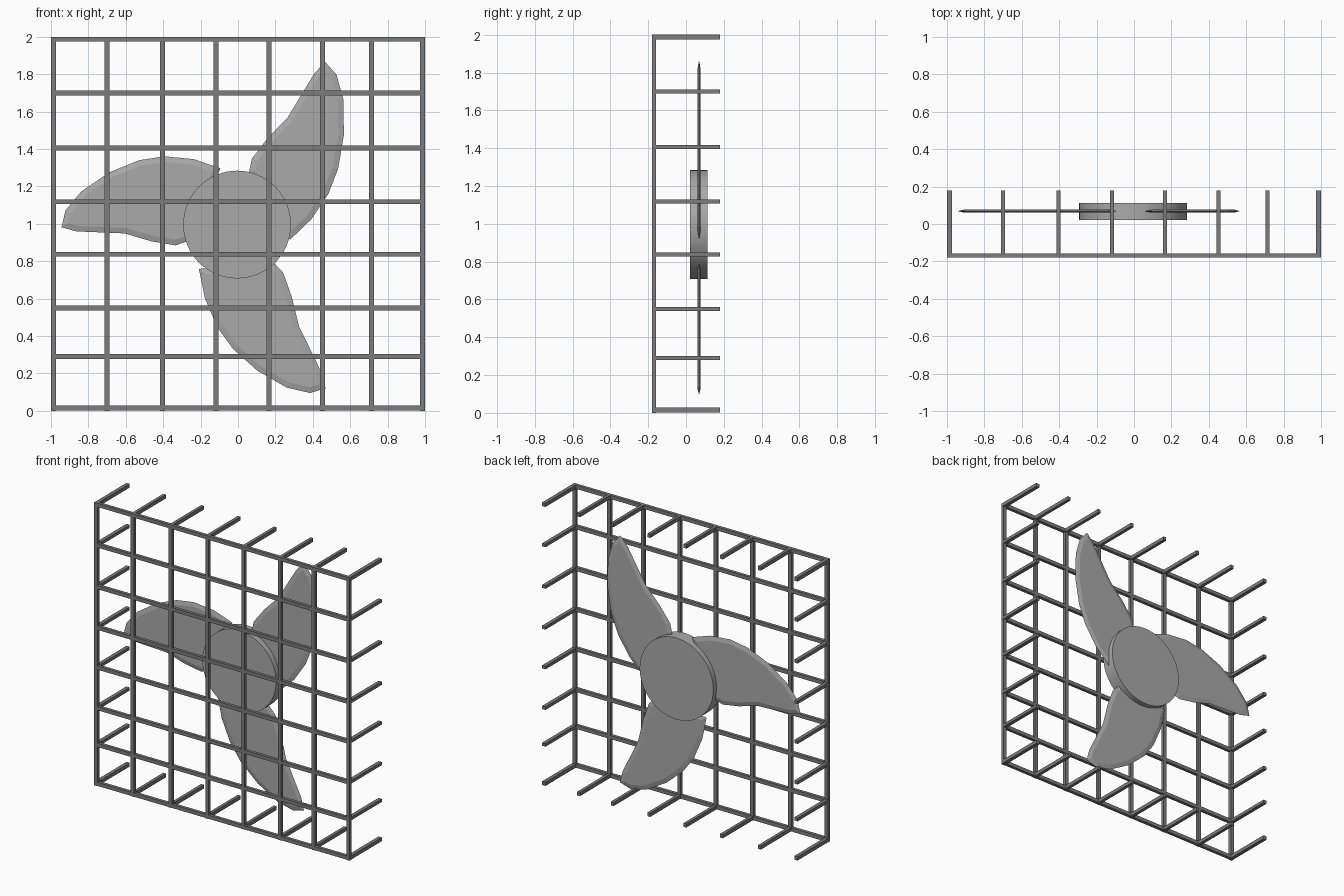
import bpy, bmesh
from math import cos, sin, radians

if "Cube" in bpy.data.objects:
    bpy.data.objects.remove(bpy.data.objects["Cube"])

XS = [-0.986, -0.70, -0.403, -0.117, 0.165, 0.451, 0.714, 0.986]
ZS = [0.015, 0.29, 0.55, 0.837, 1.118, 1.406, 1.70, 1.987]
T = 0.026              # bar thickness
Y0, Y1 = -0.18, 0.18   # cage depth


def material(name, v):
    m = bpy.data.materials.new(name)
    m.diffuse_color = (v, v, v, 1)
    m.use_nodes = True
    m.node_tree.nodes["Principled BSDF"].inputs["Base Color"].default_value = m.diffuse_color
    return m


BAR_MAT = material("dark_grey", 0.2)
FAN_MAT = material("mid_grey", 0.4)


def box(name, lo, hi):
    bpy.ops.mesh.primitive_cube_add(size=1, location=[(a + b) / 2 for a, b in zip(lo, hi)])
    ob = bpy.context.object
    ob.name = name
    ob.scale = [b - a for a, b in zip(lo, hi)]
    ob.data.materials.append(BAR_MAT)


# front grille bars
for x in XS:
    box("grille_vertical_bar", (x - T / 2, Y0, 0), (x + T / 2, Y0 + 0.022, 2))
for z in ZS:
    box("grille_horizontal_bar", (-1, Y0, z - T / 2), (1, Y0 + 0.022, z + T / 2))

# prongs running back from every bar end
for i, x in enumerate(XS):
    for j, z in enumerate(ZS):
        if i in (0, 7) or j in (0, 7):
            px = 0.013 if i in (0, 7) else 0.011
            pz = 0.013 if j in (0, 7) else 0.011
            box("grille_prong", (x - px, Y0 + 0.01, z - pz), (x + px, Y1, z + pz))

# hub disc
bpy.ops.mesh.primitive_cylinder_add(vertices=64, radius=0.288, depth=0.093,
                                    location=(-0.005, 0.067, 0.996),
                                    rotation=(radians(90), 0, 0))
hub = bpy.context.object
hub.name = "hub"
hub.data.materials.append(FAN_MAT)
bpy.ops.object.shade_smooth_by_angle()

# blades: one outline turned three times, bevelled to a thin edge
OUTLINE = [(-.086, .282), (-.23, .327), (-.385, .341), (-.519, .322), (-.679, .262),
           (-.829, .168), (-.914, .074), (-.936, -.01), (-.856, -.03), (-.599, -.04),
           (-.455, -.079), (-.326, -.099), (-.262, -.079)]
STRETCH = 1.082
for angle in (0, 120, 239):
    c, s = cos(radians(angle)), sin(radians(angle))
    bm = bmesh.new()
    vs = [bm.verts.new((x * c - z * s, 0, (x * s + z * c) * STRETCH)) for x, z in OUTLINE]
    face = bm.faces.new(vs)
    face.normal_update()
    if face.normal.y < 0:
        face.normal_flip()
    bmesh.ops.inset_region(bm, faces=[face], thickness=0.03,
                           use_boundary=True, use_even_offset=True)
    for v in face.verts:
        v.co.y = 0.008
    me = bpy.data.meshes.new("blade")
    bm.to_mesh(me)
    bm.free()
    me.materials.append(FAN_MAT)
    ob = bpy.data.objects.new("blade", me)
    bpy.context.collection.objects.link(ob)
    ob.location = (-0.008, 0.069, 0.992)
    m = ob.modifiers.new("two_sided", 'MIRROR')
    m.use_axis = (False, True, False)
